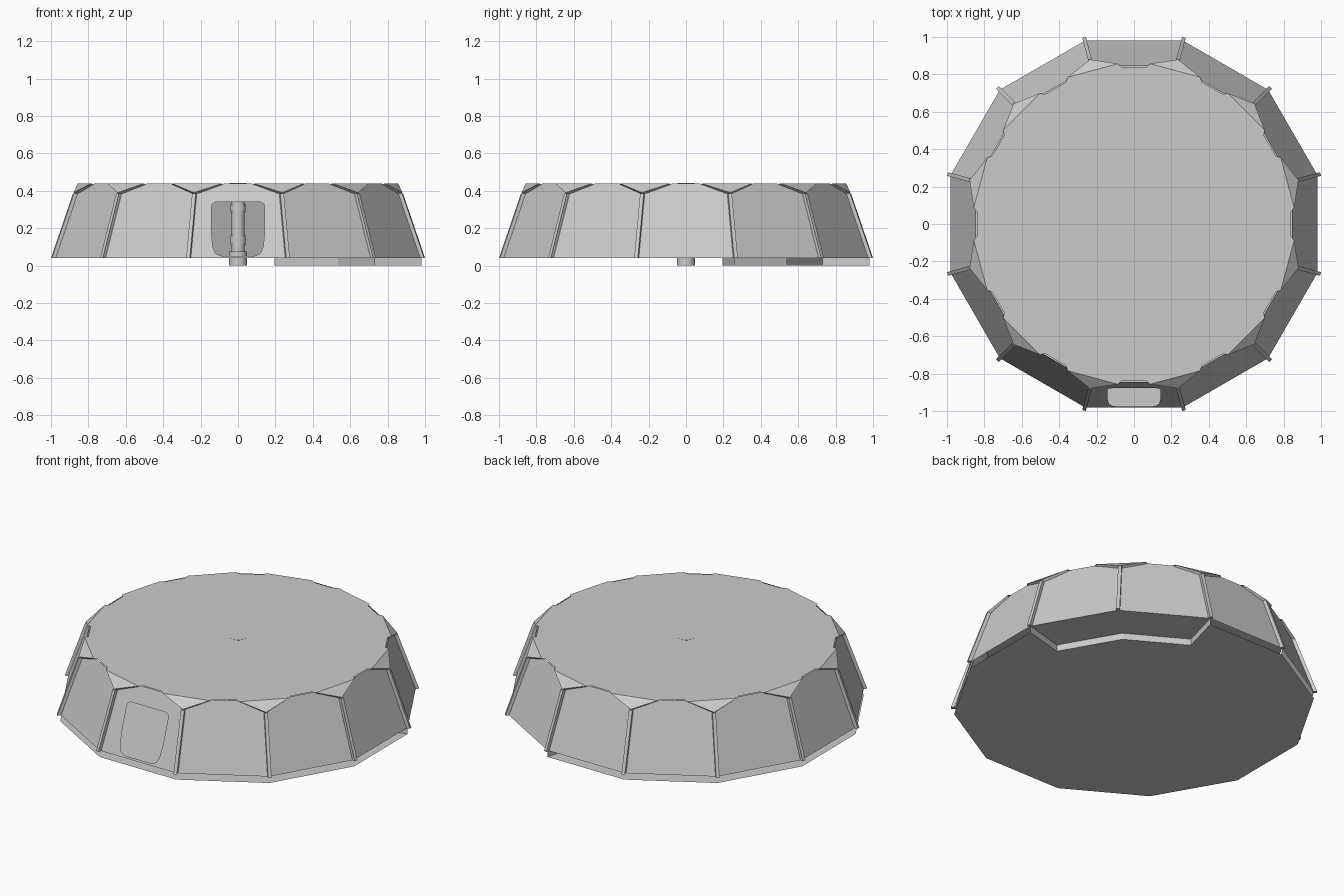
import bpy, bmesh
from math import cos, sin, radians
from mathutils import Vector

if "Cube" in bpy.data.objects:
    bpy.data.objects.remove(bpy.data.objects["Cube"])

N = 12
STEP = 360 / N
C15 = cos(radians(15))
T15 = sin(radians(15)) / C15
Z0, ZV, Z1 = 0.04, 0.385, 0.44      # wall foot, corner height, roof height


def apothem(z):
    return 0.98 - 0.34 * (z - Z0)


def place(deg, out, side, z):
    """Point at a distance outward and sideways along a bearing."""
    a = radians(deg)
    return Vector((out * cos(a) - side * sin(a), out * sin(a) + side * cos(a), z))


def make(name, bm):
    me = bpy.data.meshes.new(name)
    bm.to_mesh(me)
    bm.free()
    ob = bpy.data.objects.new(name, me)
    bpy.context.collection.objects.link(ob)
    return ob


def poly(bm, pts):
    return bm.faces.new([bm.verts.new(p) for p in pts])


def prism(bm, low, high):
    a = [bm.verts.new(p) for p in low]
    b = [bm.verts.new(p) for p in high]
    faces = [bm.faces.new(a[::-1]), bm.faces.new(b)]
    for i in range(len(a)):
        j = (i + 1) % len(a)
        faces.append(bm.faces.new((a[i], a[j], b[j], b[i])))
    bmesh.ops.recalc_face_normals(bm, faces=faces)


# Sloped wall panels, the front one with a doorway
panel = [(0.98 * T15, Z0), (apothem(ZV) * T15, ZV), (0.07, Z1)]
panel += [(-u, z) for u, z in reversed(panel)]
door = [(0.09, 0.052), (0.12, 0.065), (0.135, 0.10), (0.142, 0.18),
        (0.142, 0.31), (0.138, 0.33), (0.12, 0.34)]
door += [(-u, z) for u, z in reversed(door)]
bm = bmesh.new()
for k in range(N):
    t = k * STEP
    if t == 270:
        edges = []
        for loop in (panel, door):
            vs = [bm.verts.new(place(t, apothem(z), u, z)) for u, z in loop]
            edges += [bm.edges.new((vs[i], vs[i - 1])) for i in range(len(vs))]
        bmesh.ops.triangle_fill(bm, edges=edges, use_beauty=True,
                                normal=Vector((0, -1, 0.34)))
    else:
        poly(bm, [place(t, apothem(z), u, z) for u, z in panel])
make("wall_panels", bm)

# Ribs covering the seams between panels
bm = bmesh.new()
for k in range(N):
    t = k * STEP + 15
    ends = []
    for z in (Z0, ZV):
        r = apothem(z) / C15
        ends.append([place(t, r + d, s, z) for d, s in
                     ((-0.006, -0.01), (0.018, -0.01), (0.018, 0.01), (-0.006, 0.01))])
    prism(bm, *ends)
make("seam_ribs", bm)

# Flat roof with a small notch above each panel
bm = bmesh.new()
outline = []
for k in range(N):
    for u, d in ((-0.085, 0.857), (-0.065, 0.838), (0.065, 0.838), (0.085, 0.857)):
        outline.append(place(k * STEP, d, u, Z1))
poly(bm, outline)
make("roof", bm)

# Sloping triangular corner plates that overhang the walls
bm = bmesh.new()
for k in range(N):
    t = k * STEP
    top = [place(t, 0.857, 0.085, Z1), place(t + 15, 0.91, 0, ZV + 0.005),
           place(t + STEP, 0.857, -0.085, Z1)]
    low = [place(t, 0.84, 0.085, Z1 - 0.012), place(t + 15, 0.893, 0, ZV - 0.007),
           place(t + STEP, 0.84, -0.085, Z1 - 0.012)]
    prism(bm, low, top)
make("roof_corners", bm)

# Thin floor with two rim sections raised to the wall foot
bm = bmesh.new()
R = 0.98 / C15


def ring(scale, k, z):
    return place(15 + k * STEP, R * scale, 0, z)


IN = 0.745
poly(bm, [ring(IN, k, 0) for k in range(N)])
for k in range(N):
    z = Z0 if k < 2 else 0
    poly(bm, [ring(IN, k, z), ring(1, k, z), ring(1, k + 1, z), ring(IN, k + 1, z)])
step_path = [(1, 0), (IN, 0), (IN, 1), (IN, 2), (1, 2)]
for (s, a), (q, b) in zip(step_path, step_path[1:]):
    poly(bm, [ring(s, a, 0), ring(q, b, 0), ring(q, b, Z0), ring(s, a, Z0)])
bmesh.ops.remove_doubles(bm, verts=bm.verts[:], dist=1e-4)
make("floor", bm)

# Central column with collars
bm = bmesh.new()
for r, za, zb in ((0.035, 0, Z1), (0.048, 0, 0.075), (0.041, 0.11, 0.16),
                  (0.041, 0.29, 0.33), (0.045, 0.41, Z1 + 0.001)):
    prism(bm, [place(i * 15, r, 0, za) for i in range(24)],
          [place(i * 15, r, 0, zb) for i in range(24)])
col = make("central_column", bm)
bpy.context.view_layer.objects.active = col
col.select_set(True)
bpy.ops.object.shade_smooth_by_angle()
